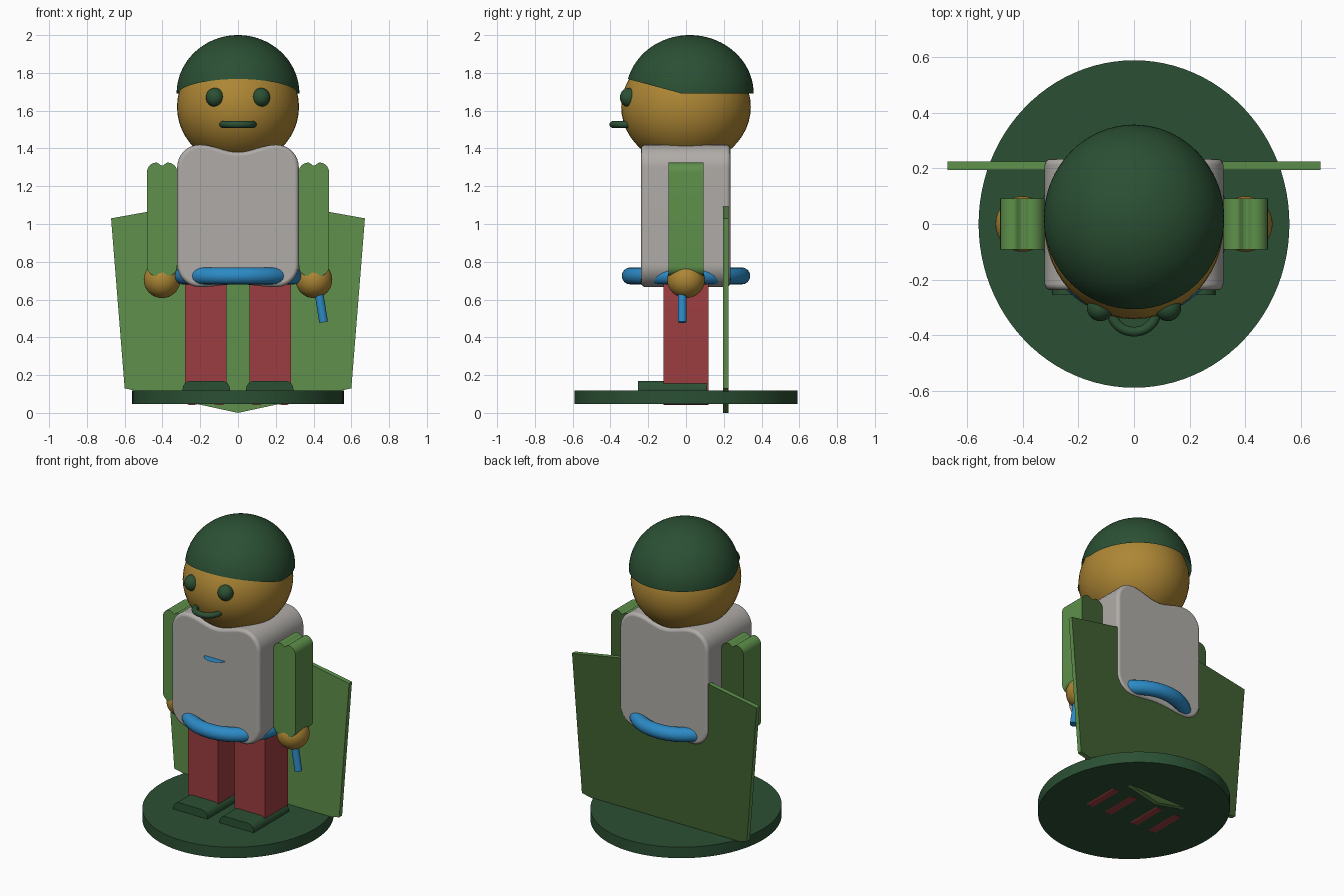
import bpy, bmesh, math
from mathutils import Vector

if "Cube" in bpy.data.objects:
    bpy.data.objects.remove(bpy.data.objects["Cube"], do_unlink=True)


def material(name, r, g, b):
    m = bpy.data.materials.new(name)
    m.use_nodes = True
    m.diffuse_color = (r, g, b, 1)
    m.node_tree.nodes["Principled BSDF"].inputs["Base Color"].default_value = (r, g, b, 1)
    return m


DARK_GREEN = material("dark green", 0.024, 0.08, 0.034)
LEAF_GREEN = material("leaf green", 0.112, 0.28, 0.07)
OLIVE = material("dark olive", 0.052, 0.115, 0.03)
PALE_GREY = material("pale grey", 0.43, 0.41, 0.39)
RED = material("brick red", 0.335, 0.048, 0.052)
BLUE = material("blue", 0.025, 0.254, 0.56)
TAN = material("golden tan", 0.42, 0.24, 0.035)


def finish(obj, name, mat, smooth=True):
    obj.name = name
    obj.data.name = name
    obj.data.materials.append(mat)
    bpy.ops.object.select_all(action="DESELECT")
    obj.select_set(True)
    bpy.context.view_layer.objects.active = obj
    if smooth:
        bpy.ops.object.shade_smooth_by_angle(angle=math.radians(40))
    return obj


def from_bmesh(bm, name, mat, smooth=True):
    bmesh.ops.recalc_face_normals(bm, faces=bm.faces)
    mesh = bpy.data.meshes.new(name)
    bm.to_mesh(mesh)
    bm.free()
    obj = bpy.data.objects.new(name, mesh)
    bpy.context.collection.objects.link(obj)
    return finish(obj, name, mat, smooth)


def extrude_profile(name, mat, points, y0, y1, rim=0, smooth=True):
    """Extrude an x-z outline along y, optionally rounding the front and back rims."""
    bm = bmesh.new()
    face = bm.faces.new([bm.verts.new((x, y0, z)) for x, z in points])
    grown = bmesh.ops.extrude_face_region(bm, geom=[face], use_keep_orig=True)["geom"]
    moved = [v for v in grown if isinstance(v, bmesh.types.BMVert)]
    bmesh.ops.translate(bm, verts=moved, vec=(0, y1 - y0, 0))
    bmesh.ops.recalc_face_normals(bm, faces=bm.faces)
    if rim:
        edges = [e for e in bm.edges if e.calc_face_angle(0) > 1.2]
        bmesh.ops.bevel(bm, geom=edges, offset=rim, segments=3, profile=0.5, affect="EDGES")
    return from_bmesh(bm, name, mat, smooth)


def darken_back(obj):
    """Give the faces that look backwards the darker green."""
    obj.data.materials.append(OLIVE)
    for p in obj.data.polygons:
        p.material_index = int(p.normal.y > 0.5)


def padded_outline(cx, half, z0, z1, r, top_dip=0, low_dip=0, steps=8):
    """Rounded rectangle whose top and bottom edges dip in the middle."""
    flat = half - r
    side = []
    for i in range(steps):
        t = i / steps
        side.append((flat * t, z0 + low_dip * (1 + math.cos(math.pi * t)) / 2))
    for z, start in ((z0 + r, -math.pi / 2), (z1 - r, 0)):
        for i in range(steps + 1):
            a = start + i / steps * math.pi / 2
            side.append((flat + r * math.cos(a), z + r * math.sin(a)))
    for i in range(steps - 1, -1, -1):
        t = i / steps
        side.append((flat * t, z1 - top_dip * (1 + math.cos(math.pi * t)) / 2))
    other = [(-x, z) for x, z in reversed(side[1:-1])]
    return [(cx + x, z) for x, z in side + other]


def ball(name, mat, loc, size):
    bpy.ops.mesh.primitive_uv_sphere_add(segments=48, ring_count=24, radius=1, location=loc)
    obj = bpy.context.object
    obj.scale = size
    return finish(obj, name, mat)


def ring(name, mat, loc, major, minor, scale=(1, 1, 1)):
    bpy.ops.mesh.primitive_torus_add(location=loc, major_radius=major, minor_radius=minor,
                                     major_segments=64, minor_segments=16)
    obj = bpy.context.object
    obj.scale = scale
    return finish(obj, name, mat)


def rod(name, mat, start, end, radius, sides):
    a, b = Vector(start), Vector(end)
    bpy.ops.mesh.primitive_cylinder_add(vertices=sides, radius=radius, depth=(b - a).length,
                                        location=(a + b) / 2)
    obj = bpy.context.object
    obj.rotation_euler = (b - a).to_track_quat("Z", "Y").to_euler()
    return finish(obj, name, mat)


# Stand
stand = rod("stand", DARK_GREEN, (0, 0, 0.046), (0, 0, 0.118), 1, 96)
stand.scale = (0.56, 0.59, 1)

# Back panel
darken_back(extrude_profile(
    "back_panel", LEAF_GREEN,
    [(0, 0), (0.6, 0.13), (0.672, 1.03), (0, 1.15), (-0.672, 1.03), (-0.6, 0.13)],
    0.195, 0.225, smooth=False))

# Torso, belt and thin chest flap
torso = extrude_profile("torso", PALE_GREY,
                        padded_outline(0, 0.322, 0.666, 1.42, 0.12, 0.04, 0.015),
                        -0.238, 0.235, rim=0.022)
torso.modifiers.new("flat_faces", "WEIGHTED_NORMAL").keep_sharp = True
ring("belt", BLUE, (0, 0, 0.725), 0.295, 0.045)
flap = bmesh.new()
arc = [math.pi * i / 16 for i in range(17)]
flap.faces.new([flap.verts.new((0.075 * math.cos(a), -0.235 - 0.055 * math.sin(a), 1.18))
                for a in arc])
from_bmesh(flap, "chest_flap", BLUE, False)

# Limbs
for side, s in (("left", 1), ("right", -1)):
    extrude_profile(side + "_leg", RED,
                    padded_outline(s * 0.17, 0.11, 0.041, 0.75, 0.03, 0, 0.012), -0.12, 0.12)
    extrude_profile(side + "_foot", DARK_GREEN,
                    padded_outline(s * 0.168, 0.125, 0.06, 0.17, 0.045), -0.255, 0.11)
    darken_back(extrude_profile(
        side + "_arm", LEAF_GREEN,
        padded_outline(s * 0.402, 0.08, 0.725, 1.325, 0.05, 0.016), -0.092, 0.092))
    ball(side + "_hand", TAN, (s * 0.402, 0, 0.705), (0.097, 0.1, 0.097))
    ball(side + "_eye", DARK_GREEN, (s * 0.122, -0.302, 1.67), (0.048, 0.048, 0.05))

# Held stick
rod("stick", BLUE, (0.418, -0.02, 0.7), (0.453, -0.02, 0.48), 0.023, 24)

# Head and mouth
ball("head", TAN, (0, 0, 1.62), (0.323, 0.343, 0.31))
ring("mouth", DARK_GREEN, (0, -0.315, 1.527), 0.076, 0.018, (1.05, 0.96, 1))

# Cap: open dome with a level back edge and a brow that rises at the front
cap = bmesh.new()
bmesh.ops.create_uvsphere(cap, u_segments=64, v_segments=48, radius=1)
bmesh.ops.scale(cap, verts=cap.verts, vec=(0.325, 0.338, 0.31))
bmesh.ops.translate(cap, verts=cap.verts, vec=(0, 0.02, 1.69))
for normal in ((0, 0, -1), (0, -0.27, -1)):
    bmesh.ops.bisect_plane(cap, geom=cap.verts[:] + cap.edges[:] + cap.faces[:],
                           plane_co=(0, -0.02, 1.69), plane_no=normal, clear_outer=True)
from_bmesh(cap, "cap", DARK_GREEN)
